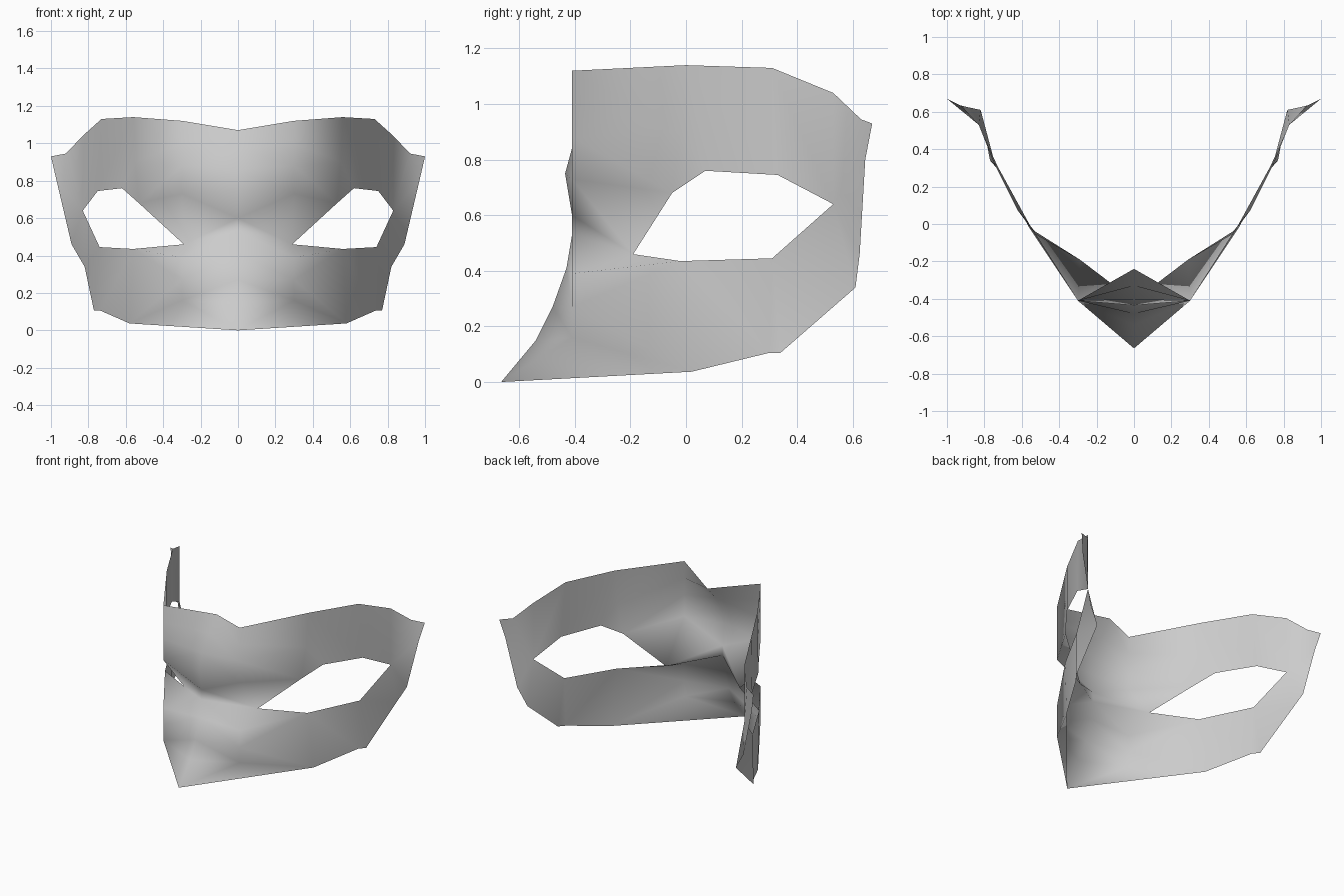
import bpy, bmesh

cube = bpy.data.objects.get("Cube")
if cube:
    bpy.data.objects.remove(cube)

grey = bpy.data.materials.new("soft_grey")
grey.use_nodes = True
color = (0.6, 0.6, 0.6, 1)
grey.diffuse_color = color
grey.node_tree.nodes["Principled BSDF"].inputs["Base Color"].default_value = color

bm = bmesh.new()


def chain(*points):
    """Add a run of points and return their vertices."""
    return [bm.verts.new(p) for p in points]


def face(*verts):
    f = bm.faces.new(verts)
    f.smooth = True
    f.material_index = 0


def strip(a, b):
    """Bridge two runs of equal length with quads."""
    for i in range(len(a) - 1):
        face(a[i], a[i + 1], b[i + 1], b[i])


# Centre line, forehead down to the nose tip
mid = chain(*[(0, y, z) for y, z in (
    (-.24, 1.07), (-.33, .97), (-.405, .86), (-.435, .75), (-.41, .6),
    (-.41, .53), (-.43, .41), (-.48, .27), (-.54, .15), (-.665, 0))])

# Brow and cheek columns beside the centre line
brow = chain(*[(.3, -.41, z) for z in (1.12, 1.0, .88, .73)])
cheek = chain(*[(.3, -.41, z) for z in (.39, .27, .16)])

# Eye opening, from inner corner under the eye and back over the top
inner, low_a, low_b, outer, high_b, high_a, lid = chain(
    (.29, -.19, .46), (.56, -.02, .435), (.74, .31, .445), (.83, .53, .64),
    (.75, .33, .745), (.62, .07, .76), (.53, -.05, .68))

# Outer rim: top edge, side wing, bottom edge
top_a, top_b, top_c, top_d, tip = chain(
    (.56, 0, 1.14), (.73, .31, 1.13), (.83, .53, 1.04),
    (.92, .63, .945), (1, .67, .93))
wing_a, wing_b, wing_c = chain(
    (.97, .645, .8), (.89, .625, .46), (.82, .61, .34))
base_a, base_b, base_c = chain(
    (.77, .34, .105), (.735, .3, .105), (.58, .02, .037))
temple, = chain((.55, -.02, .9))

# Forehead, nose bridge and nose
strip(mid[:4], brow)
face(mid[3], mid[4], brow[3])
face(mid[4], inner, brow[3])
face(mid[4], mid[5], inner)
face(mid[5], mid[6], cheek[0], inner)
strip(mid[6:9], cheek)
face(mid[8], mid[9], cheek[2])
face(mid[9], base_c, cheek[2])

# Brow and temple above the eye
face(brow[3], inner, lid)
face(brow[0], brow[1], temple, top_a)
face(brow[1], brow[2], temple)
face(brow[2], brow[3], lid, temple)
face(temple, lid, high_a)
face(top_a, temple, high_a)
face(top_a, high_a, high_b, top_b)
face(top_b, high_b, outer, top_c)

# Side wing
face(top_c, outer, top_d)
face(top_d, outer, wing_a, tip)
face(outer, wing_b, wing_a)
face(outer, low_b, wing_c, wing_b)

# Cheek below the eye
face(low_b, base_b, base_a, wing_c)
face(low_a, base_c, base_b, low_b)
face(inner, cheek[0], low_a)
face(cheek[0], cheek[1], low_a)
face(cheek[1], cheek[2], base_c, low_a)

mesh = bpy.data.meshes.new("face_mask")
bm.to_mesh(mesh)
bm.free()
mesh.materials.append(grey)
mask = bpy.data.objects.new("face_mask", mesh)
bpy.context.collection.objects.link(mask)

# Left half mirrored to the right
mirror = mask.modifiers.new("mirror", 'MIRROR')
mirror.use_clip = True
